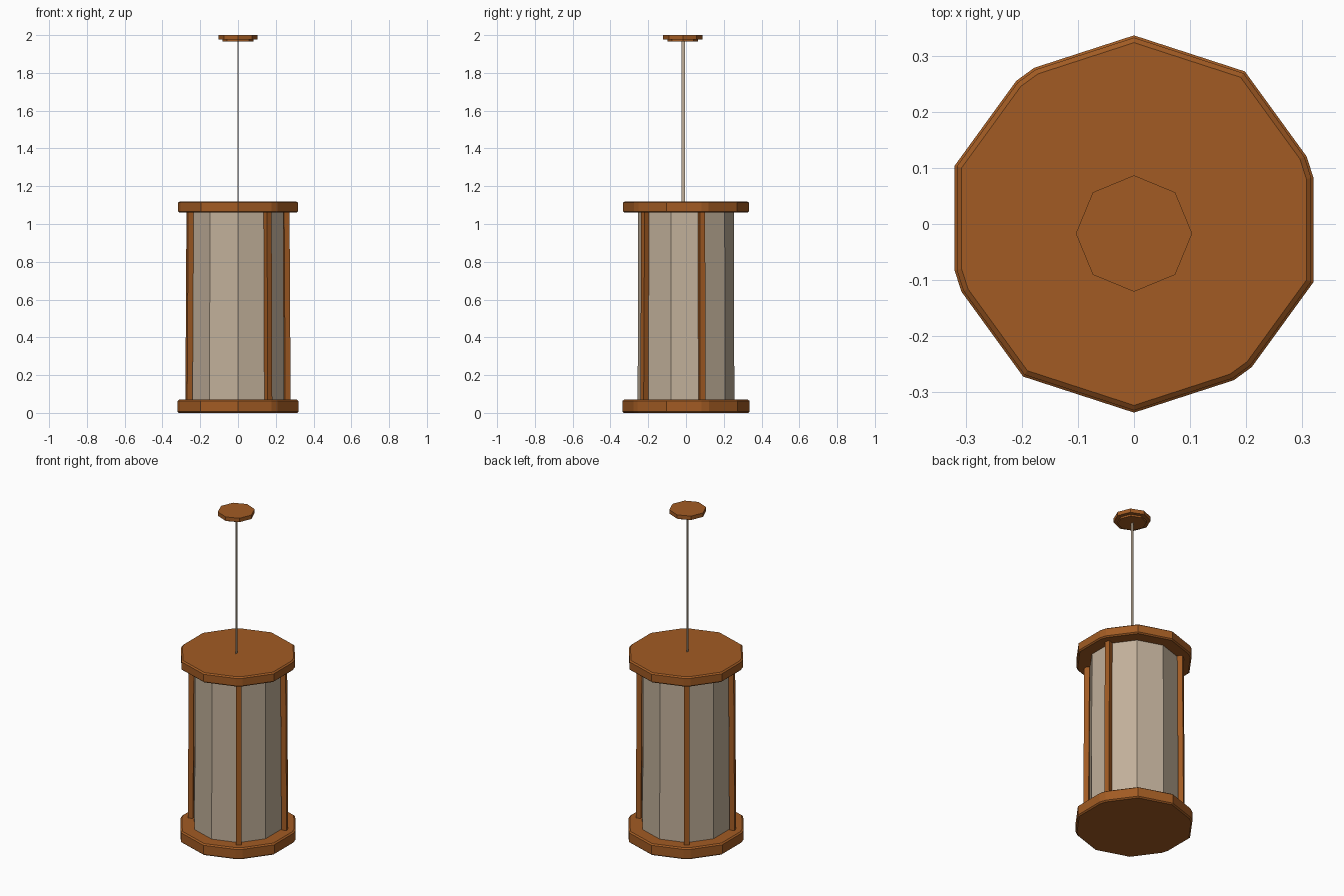
import bpy, bmesh, math
from mathutils import Vector

if "Cube" in bpy.data.objects:
    bpy.data.objects.remove(bpy.data.objects["Cube"])


def material(name, rgb):
    m = bpy.data.materials.new(name)
    m.diffuse_color = (*rgb, 1)
    m.use_nodes = True
    m.node_tree.nodes["Principled BSDF"].inputs["Base Color"].default_value = m.diffuse_color
    return m


WOOD = material("warm brown wood", (0.36, 0.105, 0.017))
SHADE = material("beige shade", (0.53, 0.43, 0.32))
POSTS = (18, 126, 198, 306)      # post directions in degrees


def polar(r, deg):
    a = math.radians(deg)
    return Vector((r * math.cos(a), r * math.sin(a)))


def loft(name, rings, mat, centre=(0, 0)):
    """Closed solid through a stack of (outline, z) rings."""
    bm = bmesh.new()
    loops = [[bm.verts.new((p.x + centre[0], p.y + centre[1], z)) for p in pts]
             for pts, z in rings]
    n = len(loops[0])
    for lo, hi in zip(loops, loops[1:]):
        for i in range(n):
            j = (i + 1) % n
            bm.faces.new((lo[i], lo[j], hi[j], hi[i]))
    bm.faces.new(loops[0][::-1])
    bm.faces.new(loops[-1])
    bmesh.ops.recalc_face_normals(bm, faces=bm.faces)
    me = bpy.data.meshes.new(name)
    bm.to_mesh(me)
    bm.free()
    me.materials.append(mat)
    ob = bpy.data.objects.new(name, me)
    bpy.context.collection.objects.link(ob)
    return ob


def ngon(r, sides, start=0):
    return [polar(r, start + 360 * i / sides) for i in range(sides)]


def plate_outline(r):
    """Decagon whose corners above the posts are cut off."""
    pts = []
    for k in range(10):
        a = 18 + 36 * k
        c = polar(r, a)
        if a in POSTS:
            pts += [c.lerp(polar(r, a - 36), 0.1), c.lerp(polar(r, a + 36), 0.1)]
        else:
            pts.append(c)
    return pts


def plate(name, r, z0, z1):
    b = 0.007
    loft(name, [(plate_outline(r - 0.008), z0), (plate_outline(r), z0 + b),
                (plate_outline(r), z1 - b), (plate_outline(r - 0.009), z1)], WOOD)


# wooden end plates
plate("bottom_plate", 0.337, 0.0, 0.07)
plate("top_plate", 0.333, 1.06, 1.12)

# ten-sided shade
loft("shade", [(ngon(0.256, 10, 18), 0.06), (ngon(0.253, 10, 18), 1.07)], SHADE)


# four posts, leaning very slightly inward
def post_section(r, deg):
    out = polar(1, deg)
    side = Vector((-out.y, out.x))
    h = 0.015
    return [out * (r + u * h) + side * (v * h)
            for u, v in ((-1, -1), (1, -1), (1, 1), (-1, 1))]


for i, deg in enumerate(POSTS):
    loft(f"post_{i + 1}", [(post_section(0.273, deg), 0.06),
                           (post_section(0.267, deg), 1.07)], WOOD)

# flat hanging strap
strap = [Vector((x * 0.0015, y * 0.009)) for x, y in ((-1, -1), (1, -1), (1, 1), (-1, 1))]
loft("hanging_strap", [(strap, 1.11), (strap, 1.975)], SHADE, (0, -0.015))

# stepped octagonal ceiling mount
mount = (0, -0.017)
loft("ceiling_mount", [(ngon(0.104, 8), 1.976), (ngon(0.104, 8), 2.0)], WOOD, mount)
loft("ceiling_mount_step", [(ngon(0.081, 8), 1.965), (ngon(0.081, 8), 1.98)], WOOD, mount)
